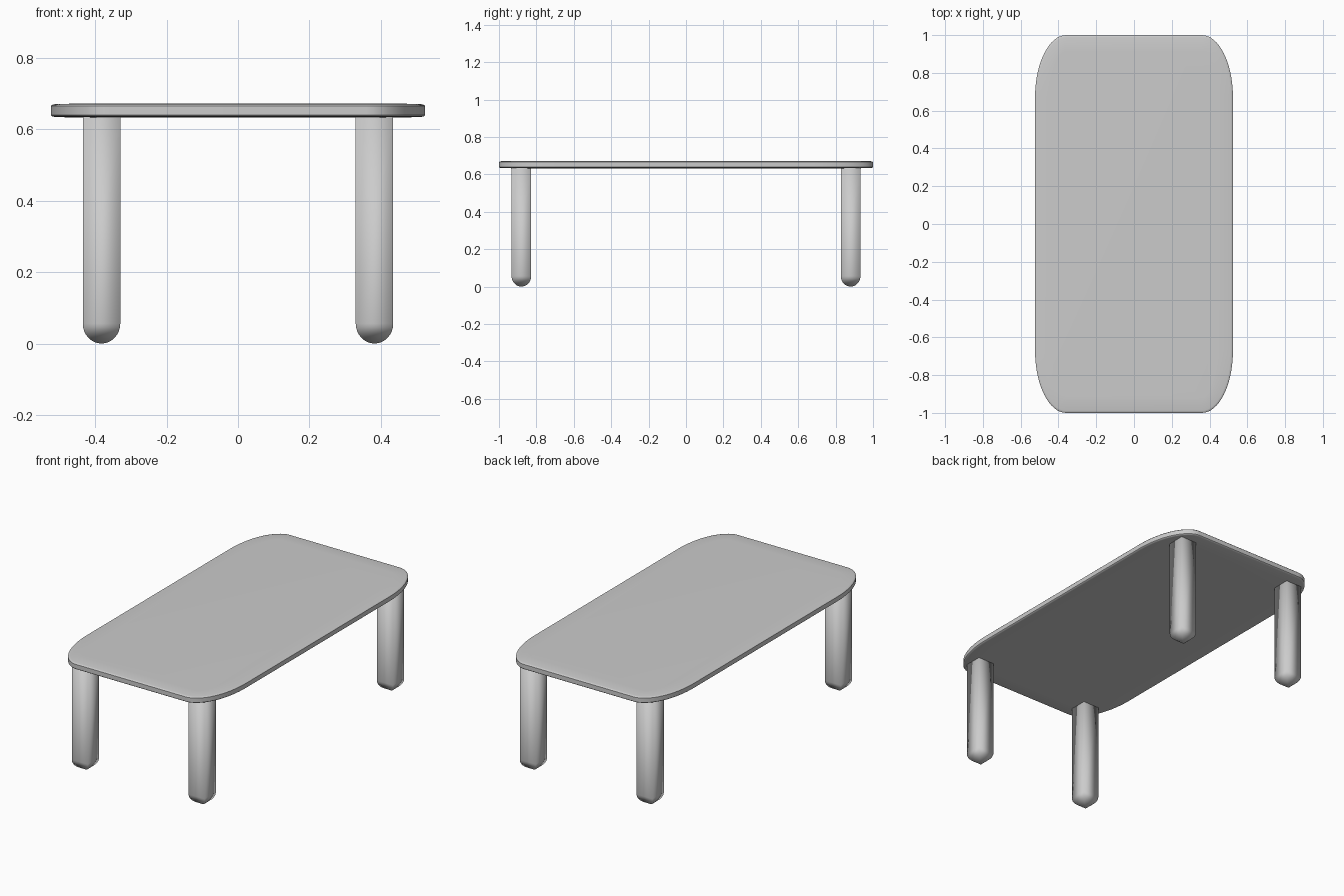
import bpy, bmesh
from math import sin, cos, pi

if "Cube" in bpy.data.objects:
    bpy.data.objects.remove(bpy.data.objects["Cube"])


def build(name, rings):
    """Skin a stack of equal-length closed rings, cap both ends, shade smooth."""
    bm = bmesh.new()
    loops = [[bm.verts.new(p) for p in ring] for ring in rings]
    n = len(loops[0])
    for a, b in zip(loops, loops[1:]):
        for i in range(n):
            j = (i + 1) % n
            bm.faces.new((a[i], a[j], b[j], b[i]))
    bm.faces.new(loops[0][::-1])
    bm.faces.new(loops[-1])
    bmesh.ops.remove_doubles(bm, verts=bm.verts, dist=1e-5)
    bmesh.ops.recalc_face_normals(bm, faces=bm.faces)
    for f in bm.faces:
        f.smooth = True
    mesh = bpy.data.meshes.new(name)
    bm.to_mesh(mesh)
    bm.free()
    obj = bpy.data.objects.new(name, mesh)
    bpy.context.collection.objects.link(obj)
    return obj


def top_ring(inset, z, steps=16):
    """Rectangle outline with elliptical corners."""
    rx, ry = 0.165 - inset, 0.33 - inset
    pts = []
    for q, (sx, sy) in enumerate(((1, 1), (-1, 1), (-1, -1), (1, -1))):
        for k in range(steps + 1):
            t = (q + k / steps) * pi / 2
            pts.append((sx * 0.359 + rx * cos(t), sy * 0.67 + ry * sin(t), z))
    return pts


# Table top: thin slab with a softened, slightly crowned rim
profile = [(0.085, 0.632), (0.012, 0.634), (0.003, 0.636), (0, 0.639),
           (0, 0.665), (0.003, 0.668), (0.012, 0.670), (0.085, 0.672)]
top = build("table_top", [top_ring(i, z) for i, z in profile])
bpy.context.view_layer.objects.active = top
top.select_set(True)
bpy.ops.object.shade_smooth_by_angle(angle=0.6)
top.select_set(False)


# Legs: square posts whose feet round off to a point
def leg_ring(cx, cy, h, z):
    return [(cx + sx * h, cy + sy * h, z)
            for sx, sy in ((1, 1), (-1, 1), (-1, -1), (1, -1))]


R, DOME = 0.0525, 0.056
for sx, side in ((-1, "left"), (1, "right")):
    for sy, end in ((-1, "front"), (1, "back")):
        rings = []
        for k in range(9):
            t = max(k / 8, 0.02) * pi / 2
            rings.append(leg_ring(sx * 0.382, sy * 0.88, R * sin(t),
                                  DOME * (1 - cos(k / 8 * pi / 2))))
        rings.append(leg_ring(sx * 0.382, sy * 0.88, R, 0.64))
        build(f"{end}_{side}_leg", rings)
